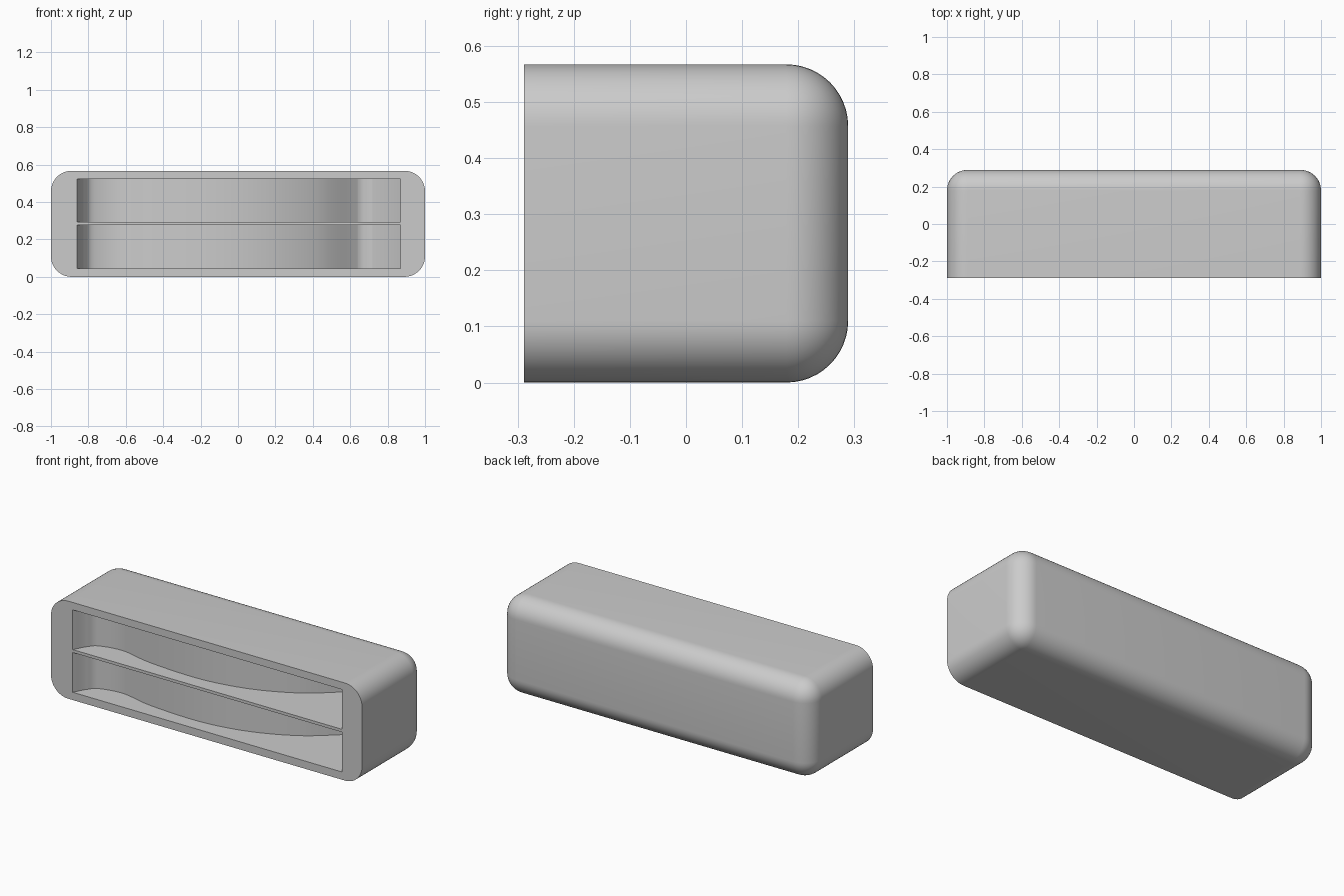
import bpy, bmesh
from mathutils import Vector

if "Cube" in bpy.data.objects:
    bpy.data.objects.remove(bpy.data.objects["Cube"], do_unlink=True)

LENGTH, DEPTH, HEIGHT, RADIUS = 2.0, 0.578, 0.567, 0.11
FRONT = -DEPTH / 2

grey = bpy.data.materials.new("plain grey")
grey.use_nodes = True
grey.diffuse_color = (0.6, 0.6, 0.6, 1)
grey.node_tree.nodes["Principled BSDF"].inputs["Base Color"].default_value = grey.diffuse_color


def make_object(name, bm):
    bmesh.ops.recalc_face_normals(bm, faces=bm.faces[:])
    mesh = bpy.data.meshes.new(name)
    bm.to_mesh(mesh)
    bm.free()
    mesh.materials.append(grey)
    obj = bpy.data.objects.new(name, mesh)
    bpy.context.collection.objects.link(obj)
    return obj


def smooth_curve(points, steps=8):
    """Catmull-Rom curve through the points."""
    p = [Vector(q) for q in points]
    p = [2 * p[0] - p[1]] + p + [2 * p[-1] - p[-2]]
    out = []
    for a, b, c, d in zip(p, p[1:], p[2:], p[3:]):
        for i in range(steps):
            t = i / steps
            out.append(0.5 * (2 * b + (c - a) * t + (2 * a - 5 * b + 4 * c - d) * t**2
                              + (3 * b - a - 3 * c + d) * t**3))
    return out + [p[-2]]


# Body: block with every edge rounded except around the flat front
bm = bmesh.new()
bmesh.ops.create_cube(bm, size=1)
for v in bm.verts:
    v.co = (v.co.x * LENGTH, v.co.y * DEPTH, (v.co.z + 0.5) * HEIGHT)
rounded = [e for e in bm.edges if any(v.co.y > 0 for v in e.verts)]
bmesh.ops.bevel(bm, geom=rounded, offset=RADIUS, segments=12, profile=0.5, affect='EDGES')
body = make_object("holder_body", bm)

# Pocket back wall, as x and depth behind the front
contour = smooth_curve([(-0.86, 0), (-0.82, 0.072), (-0.77, 0.118), (-0.63, 0.14),
                        (-0.43, 0.1), (-0.1, 0.085), (0.18, 0.133), (0.43, 0.243),
                        (0.61, 0.385), (0.65, 0.413), (0.685, 0.42), (0.72, 0.42)])
outline = [(-0.86, -0.1)] + [tuple(p) for p in contour] + [(0.87, 0.47), (0.87, -0.1)]

# Two stacked pockets cut into the front
for name, low, high in (("lower", 0.045, 0.276), ("upper", 0.293, 0.524)):
    bm = bmesh.new()
    base = bm.faces.new([bm.verts.new((x, FRONT + d, low)) for x, d in outline])
    grown = bmesh.ops.extrude_face_region(bm, geom=[base])["geom"]
    bmesh.ops.translate(bm, vec=(0, 0, high - low),
                        verts=[g for g in grown if isinstance(g, bmesh.types.BMVert)])
    cutter = make_object(name + "_pocket_cutter", bm)
    cut = body.modifiers.new(name + " pocket", 'BOOLEAN')
    cut.operation, cut.solver, cut.object = 'DIFFERENCE', 'EXACT', cutter
    bpy.context.view_layer.objects.active = body
    bpy.ops.object.modifier_apply(modifier=cut.name)
    bpy.data.objects.remove(cutter, do_unlink=True)

# Smooth shading with crisp pocket and front edges
bpy.ops.object.select_all(action='DESELECT')
body.select_set(True)
bpy.context.view_layer.objects.active = body
bpy.ops.object.shade_smooth_by_angle(angle=0.6)
